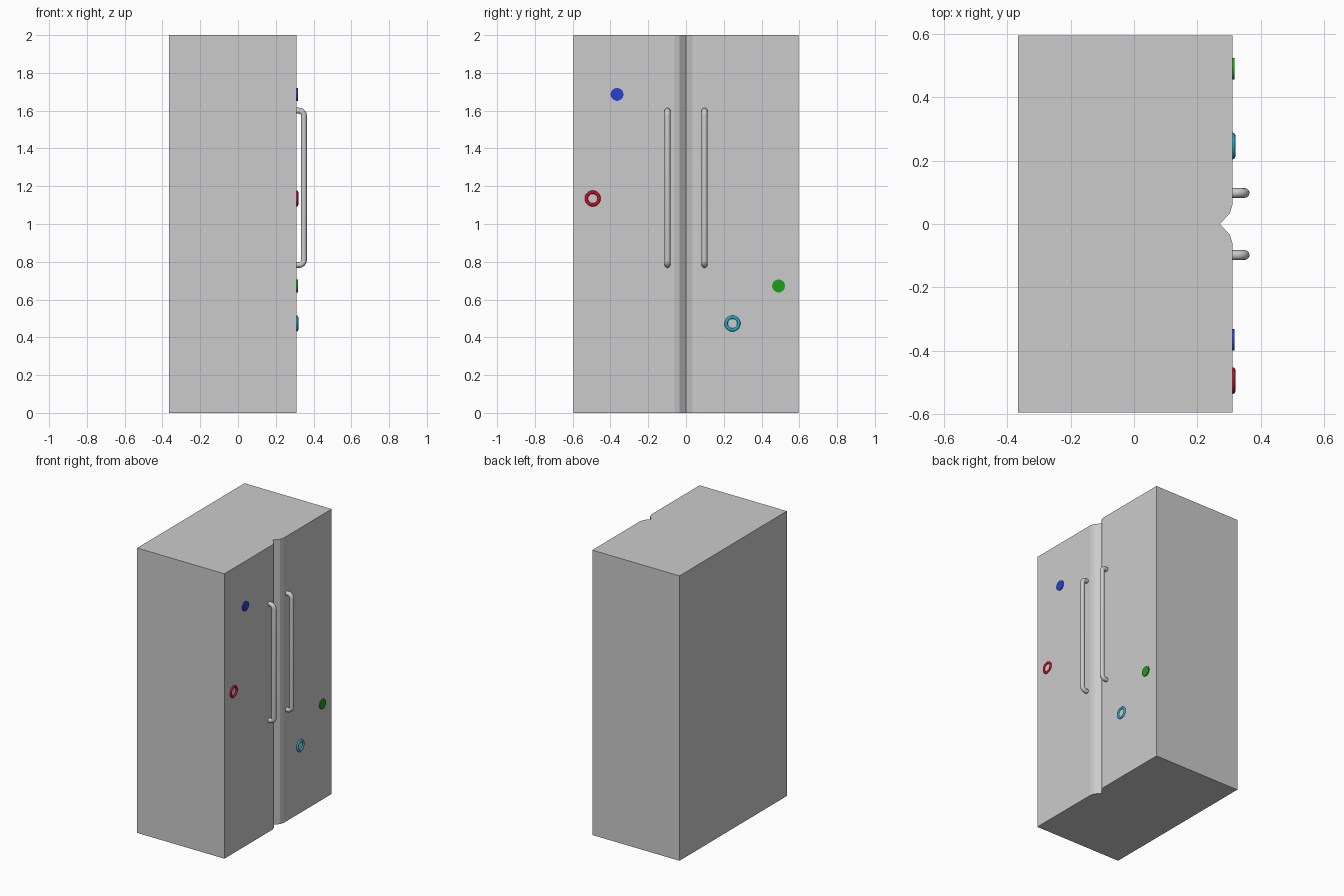
import bpy, bmesh, math
from math import pi, sin, cos

if "Cube" in bpy.data.objects:
    bpy.data.objects.remove(bpy.data.objects["Cube"])

FRONT = 0.311   # x of the door faces


def new_object(name, bm):
    mesh = bpy.data.meshes.new(name)
    bmesh.ops.recalc_face_normals(bm, faces=bm.faces)
    bm.to_mesh(mesh)
    bm.free()
    obj = bpy.data.objects.new(name, mesh)
    bpy.context.collection.objects.link(obj)
    return obj


def shade(obj):
    bpy.ops.object.select_all(action='DESELECT')
    obj.select_set(True)
    bpy.context.view_layer.objects.active = obj
    bpy.ops.object.shade_smooth_by_angle(angle=math.radians(40))


def paint(obj, name, color):
    mat = bpy.data.materials.new(name)
    mat.diffuse_color = (*color, 1)
    mat.use_nodes = True
    mat.node_tree.nodes["Principled BSDF"].inputs["Base Color"].default_value = mat.diffuse_color
    obj.data.materials.append(mat)


# Cabinet: mirrored plan outline with the rounded door gap, extruded upward
half = [(0.302, 0.034), (FRONT, 0.062), (FRONT, 0.595), (-0.366, 0.595)]
outline = [(0.271, 0)] + half + [(x, -y) for x, y in reversed(half)]
bm = bmesh.new()
base = bm.faces.new([bm.verts.new((x, y, 0)) for x, y in outline])
top = bmesh.ops.extrude_face_region(bm, geom=[base], use_keep_orig=True)
bmesh.ops.translate(bm, vec=(0, 0, 2),
                    verts=[v for v in top["geom"] if isinstance(v, bmesh.types.BMVert)])
new_object("fridge_body", bm)


# Handles: round tube swept along a bracket-shaped path with rounded corners
def handle(name, y):
    r, bend, x_out, low, high = 0.0155, 0.026, 0.349, 0.783, 1.6
    arc = [(x_out - bend + bend * sin(a), bend * (1 - cos(a)))
           for a in (i * pi / 12 for i in range(7))]
    path = [(FRONT - 0.01, low)] + [(x, low + d) for x, d in arc]
    path += [(x, high - d) for x, d in reversed(arc)] + [(FRONT - 0.01, high)]
    curve = bpy.data.curves.new(name, 'CURVE')
    curve.dimensions = '3D'
    curve.bevel_depth = r
    curve.bevel_resolution = 4
    curve.use_fill_caps = True
    spline = curve.splines.new('POLY')
    spline.points.add(len(path) - 1)
    for p, (x, z) in zip(spline.points, path):
        p.co = (x, y, z, 1)
    obj = bpy.data.objects.new(name, curve)
    bpy.context.collection.objects.link(obj)
    bpy.ops.object.select_all(action='DESELECT')
    obj.select_set(True)
    bpy.context.view_layer.objects.active = obj
    bpy.ops.object.convert(target='MESH')
    shade(bpy.context.view_layer.objects.active)


handle("left_handle", -0.098)
handle("right_handle", 0.098)


# Magnets: flat discs and rings lying against the doors
def disc(name, y, z, color):
    bpy.ops.mesh.primitive_cylinder_add(vertices=32, radius=0.034, depth=0.012,
                                        location=(FRONT, y, z), rotation=(0, pi / 2, 0))
    obj = bpy.context.object
    obj.name = name
    shade(obj)
    paint(obj, name, color)


def ring(name, y, z, color):
    bpy.ops.mesh.primitive_torus_add(major_radius=0.0335, minor_radius=0.0085,
                                     major_segments=32, minor_segments=12,
                                     location=(FRONT, y, z), rotation=(0, pi / 2, 0))
    obj = bpy.context.object
    obj.name = name
    shade(obj)
    paint(obj, name, color)


disc("blue_magnet", -0.365, 1.686, (0.02, 0.05, 0.65))
disc("green_magnet", 0.49, 0.672, (0.01, 0.35, 0.01))
ring("red_ring_magnet", -0.494, 1.135, (0.6, 0.005, 0.02))
ring("cyan_ring_magnet", 0.246, 0.473, (0.02, 0.42, 0.6))
